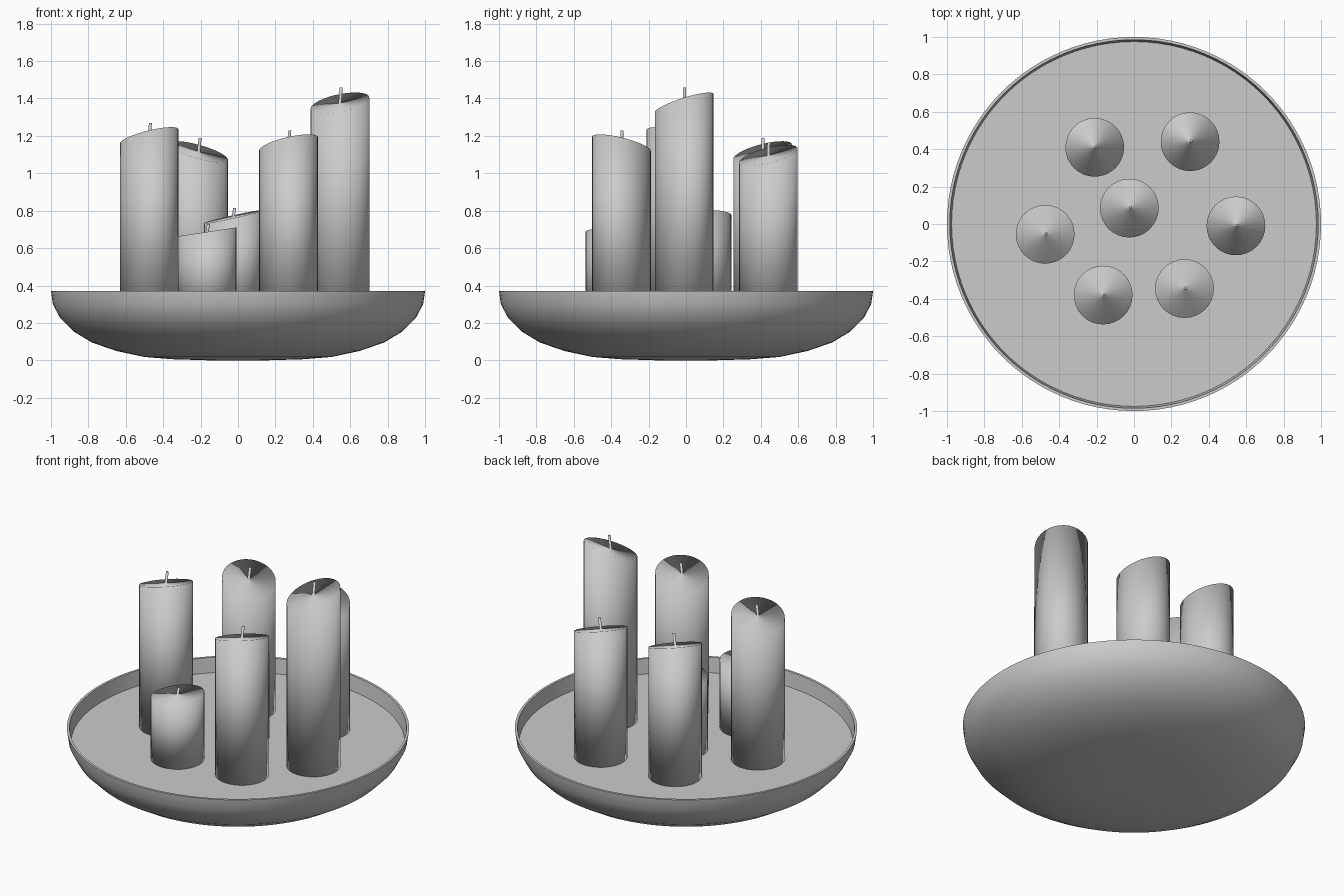
import bpy
import bmesh
from math import cos, sin, tau, radians

if "Cube" in bpy.data.objects:
    bpy.data.objects.remove(bpy.data.objects["Cube"])

grey = bpy.data.materials.new("plain_grey")
grey.use_nodes = True
grey.diffuse_color = (0.6, 0.6, 0.6, 1)
grey.node_tree.nodes["Principled BSDF"].inputs["Base Color"].default_value = (0.6, 0.6, 0.6, 1)

FLOOR = 0.275
RADIUS = 0.157


def stack_rings(name, rings):
    """Skin a list of equally long point rings and close both ends."""
    bm = bmesh.new()
    loops = [[bm.verts.new(p) for p in ring] for ring in rings]
    n = len(loops[0])
    for low, high in zip(loops, loops[1:]):
        for i in range(n):
            j = (i + 1) % n
            bm.faces.new((low[i], low[j], high[j], high[i]))
    bm.faces.new(loops[0][::-1])
    bm.faces.new(loops[-1])
    for f in bm.faces:
        f.smooth = True
    mesh = bpy.data.meshes.new(name)
    bm.to_mesh(mesh)
    bm.free()
    mesh.materials.append(grey)
    obj = bpy.data.objects.new(name, mesh)
    bpy.context.collection.objects.link(obj)
    return obj


def ring(x, y, r, height, n):
    """Circle whose height at each point is given by a function of its offset."""
    pts = []
    for i in range(n):
        dx, dy = r * cos(tau * i / n), r * sin(tau * i / n)
        pts.append((x + dx, y + dy, height(dx, dy)))
    return pts


def candle(name, x, y, top, slope_x, slope_y, wick_top):
    """Round candle with a slanted top, running into a thin leaning wick."""
    def slant(dx, dy):
        return top + slope_x * dx + slope_y * dy
    stack_rings(name, [
        ring(x, y, RADIUS, lambda dx, dy: FLOOR - 0.005, 32),
        ring(x, y, RADIUS, slant, 32),
        ring(x, y, 0.008, slant, 32),
        ring(x + 0.007, y + 0.003, 0.008, lambda dx, dy: wick_top, 32),
    ])


# Dish: rounded bowl outside, thin rim, flat raised floor inside
profile = [(0.15, 0), (0.35, 0.006), (0.5, 0.018), (0.65, 0.05), (0.78, 0.095),
           (0.88, 0.155), (0.95, 0.225), (0.99, 0.3), (1, 0.37),
           (0.985, 0.37), (0.975, FLOOR)]
dish = stack_rings("dish", [ring(0, 0, r, lambda dx, dy, z=z: z, 96) for r, z in profile])
bpy.context.view_layer.objects.active = dish
dish.select_set(True)
bpy.ops.object.shade_smooth_by_angle(angle=radians(35))

# Candles: centre, top height, slant and wick tip
candle("back_right_candle", -0.21, 0.41, 1.115, -0.27, 0.24, 1.19)
candle("back_left_candle", 0.30, 0.44, 1.095, -0.27, 0.24, 1.165)
candle("middle_candle", -0.025, 0.085, 0.768, 0.22, 0.05, 0.815)
candle("right_candle", -0.475, -0.055, 1.197, 0.24, -0.21, 1.27)
candle("left_candle", 0.545, -0.01, 1.375, 0.19, 0.31, 1.46)
candle("front_right_candle", -0.165, -0.38, 0.687, 0.15, 0, 0.73)
candle("front_left_candle", 0.27, -0.345, 1.157, 0.22, -0.24, 1.228)
